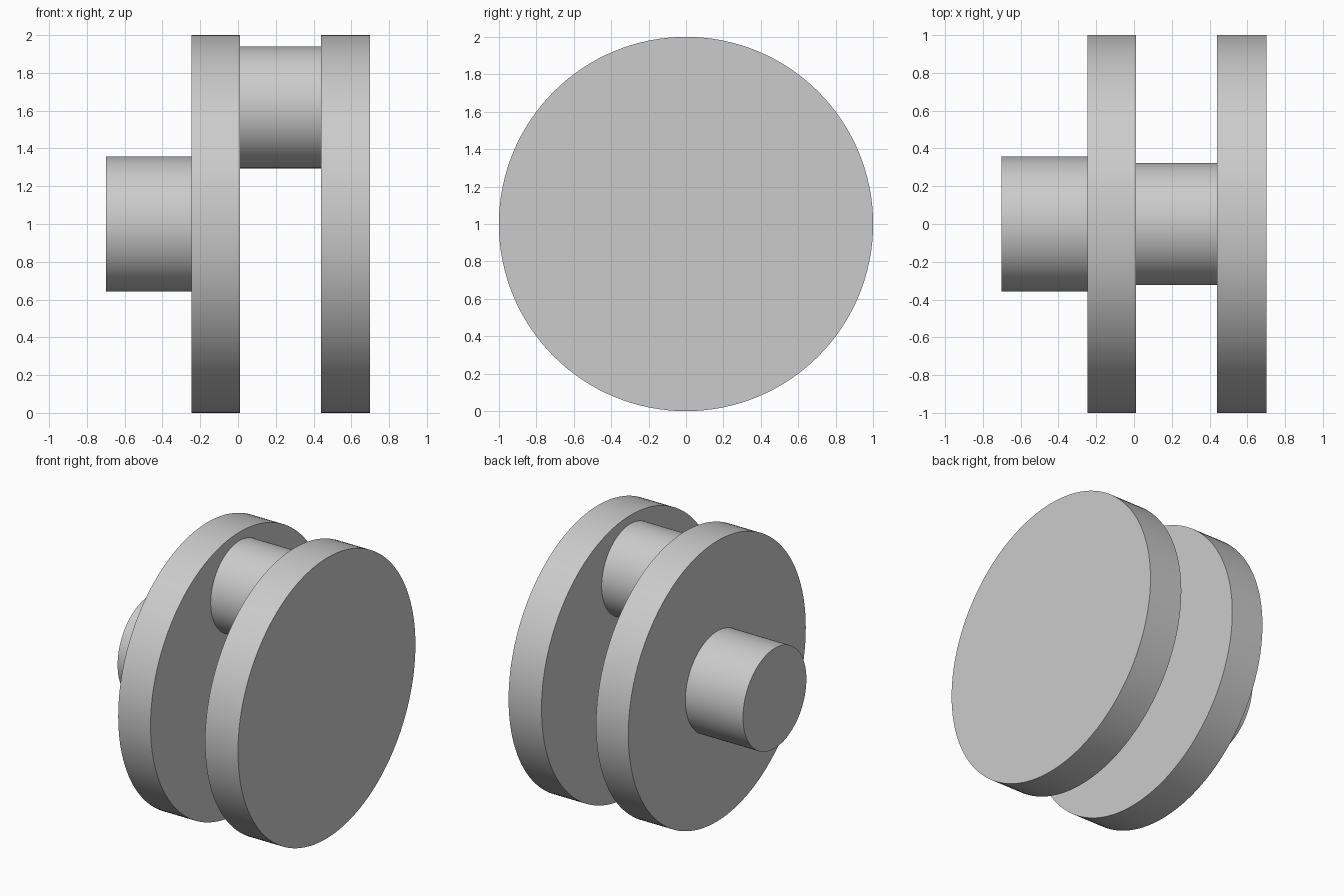
import bpy
from math import pi

cube = bpy.data.objects.get("Cube")
if cube:
    bpy.data.objects.remove(cube, do_unlink=True)

# Single plain metal colour
GREY = (0.6, 0.6, 0.6, 1.0)
metal = bpy.data.materials.new("grey metal")
metal.use_nodes = True
metal.diffuse_color = GREY
metal.node_tree.nodes["Principled BSDF"].inputs["Base Color"].default_value = GREY


def round_part(name, x_start, x_end, radius, z):
    """Solid cylinder lying along x, with smooth sides and sharp rims."""
    bpy.ops.mesh.primitive_cylinder_add(
        vertices=128, radius=radius, depth=x_end - x_start,
        location=((x_start + x_end) / 2, 0, z), rotation=(0, pi / 2, 0))
    part = bpy.context.object
    part.name = name
    part.data.materials.append(metal)
    bpy.ops.object.shade_smooth_by_angle()


# Main shaft, two crank discs and the offset pin between them
round_part("main_shaft", -0.70, -0.245, 0.357, 1.0)
round_part("right_crank_disc", -0.245, 0.01, 1.0, 1.0)
round_part("crank_pin", 0.01, 0.44, 0.322, 1.617)
round_part("left_crank_disc", 0.44, 0.70, 1.0, 1.0)
